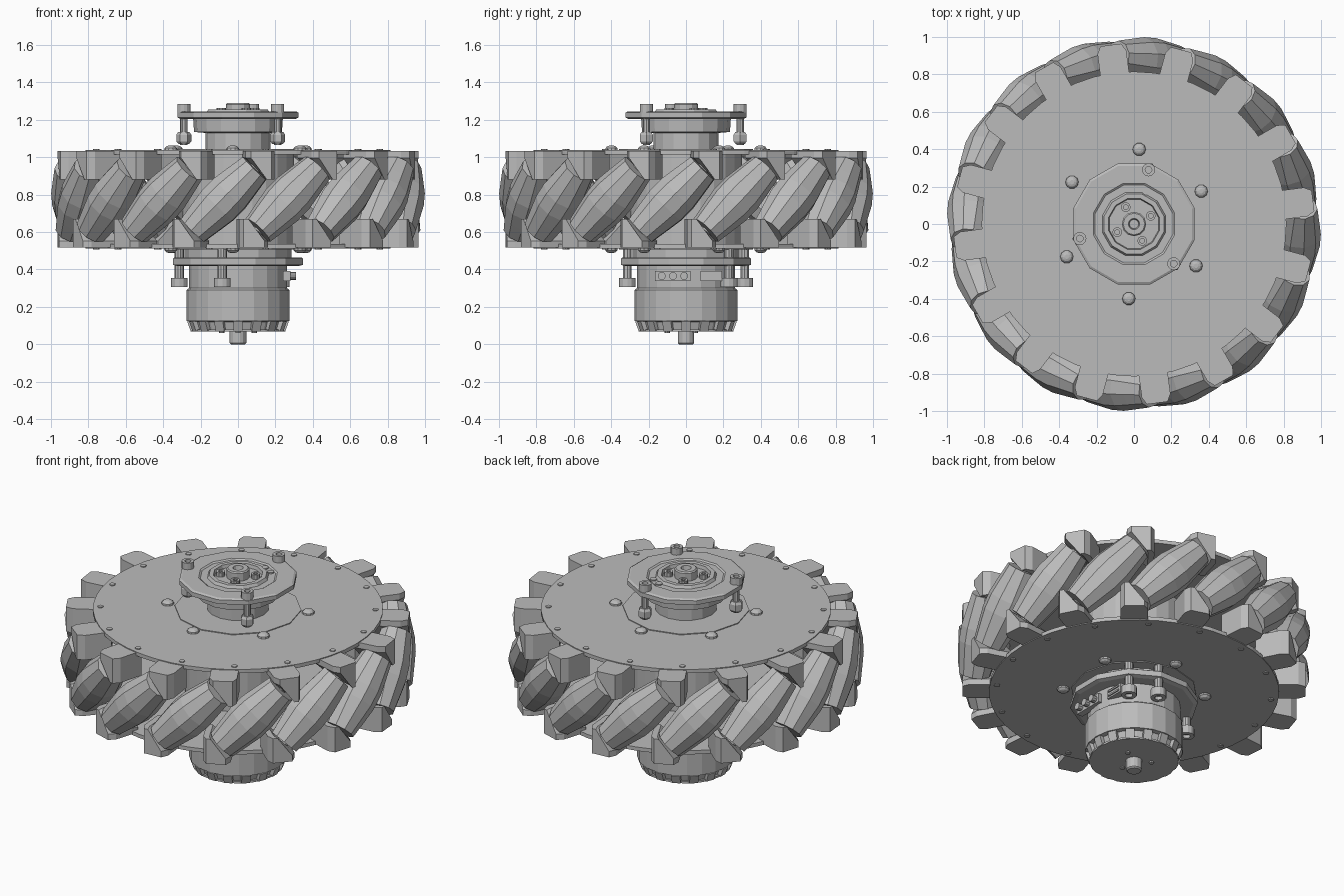
import bpy, bmesh, math
from mathutils import Matrix, Vector

cube = bpy.data.objects.get("Cube")
if cube:
    bpy.data.objects.remove(cube)

metal = bpy.data.materials.new("plain_grey")
grey = (0.5, 0.5, 0.5, 1)
metal.use_nodes = True
metal.diffuse_color = grey
metal.node_tree.nodes["Principled BSDF"].inputs["Base Color"].default_value = grey

MID = 0.775      # height of the wheel's middle plane
COUNT = 16       # rollers around the wheel


def finish(name, bm, matrix=None):
    bmesh.ops.recalc_face_normals(bm, faces=bm.faces)
    mesh = bpy.data.meshes.new(name)
    bm.to_mesh(mesh)
    bm.free()
    mesh.materials.append(metal)
    obj = bpy.data.objects.new(name, mesh)
    bpy.context.collection.objects.link(obj)
    if matrix:
        obj.matrix_world = matrix
    return obj


def lathe(name, profile, sides, matrix=None, turn=0.0):
    """Spin (radius, z) points around z; open ends are capped."""
    bm = bmesh.new()
    rings = []
    for r, z in profile:
        rings.append([bm.verts.new((r * math.cos(a), r * math.sin(a), z))
                      for a in (turn + math.tau * i / sides for i in range(sides))])
    for low, high in zip(rings, rings[1:]):
        for i in range(sides):
            j = (i + 1) % sides
            bm.faces.new((low[i], low[j], high[j], high[i]))
    bm.faces.new(rings[0])
    bm.faces.new(rings[-1])
    return finish(name, bm, matrix)


def disc(name, r, z0, z1, sides, matrix=None, turn=0.0):
    return lathe(name, [(r, z0), (r, z1)], sides, matrix, turn)


def polar(r, degrees, z=0.0):
    a = math.radians(degrees)
    return Matrix.Translation((r * math.cos(a), r * math.sin(a), z))


def spin(degrees, axis="Z"):
    return Matrix.Rotation(math.radians(degrees), 4, axis)


def box(name, size, matrix):
    bm = bmesh.new()
    bmesh.ops.create_cube(bm, size=1, matrix=Matrix.Diagonal((*size, 1)))
    return finish(name, bm, matrix)


def lug(name, matrix):
    """Wedge bracket: a tangential outline pushed out along the radius."""
    outline = [(-0.08, 0.258), (0.075, 0.258), (0.075, 0.105), (0.04, 0.105), (-0.08, 0.222)]
    bm = bmesh.new()
    layers = []
    for radius, squeeze in ((0.77, 1), (0.925, 1), (0.965, 0.72)):
        layers.append([bm.verts.new((radius, t * squeeze, z)) for t, z in outline])
    n = len(outline)
    for a, b in zip(layers, layers[1:]):
        for i in range(n):
            j = (i + 1) % n
            bm.faces.new((a[i], a[j], b[j], b[i]))
    bm.faces.new(layers[0])
    bm.faces.new(layers[-1])
    return finish(name, bm, matrix)


# Slanted barrel rollers, each held by an upper and a lower bracket
barrel = [(0.09, -0.235), (0.107, -0.13), (0.12, -0.045),
          (0.12, 0.045), (0.107, 0.13), (0.09, 0.235)]
lift = Matrix.Translation((0, 0, MID))
for k in range(COUNT):
    place = lift @ spin(-95 + k * 360 / COUNT)
    lathe("roller", barrel, 10,
          place @ Matrix.Translation((0.88, 0, 0)) @ spin(-45, "X"))
    disc("roller_axle", 0.035, -0.27, 0.27, 8,
         place @ Matrix.Translation((0.87, 0, 0)) @ spin(-45, "X"))
    lug("upper_bracket", place @ spin(12.5))
    lug("lower_bracket", place @ spin(180, "X") @ spin(12.5))

# Side plates with their rim rivets and domed bolts
disc("upper_plate", 0.815, 1.015, 1.038, 48)
disc("lower_plate", 0.815, 0.512, 0.535, 48)
disc("upper_plate_ring", 0.357, 1.03, 1.043, 12)
disc("lower_plate_ring", 0.357, 0.507, 0.52, 12)
disc("hub_drum", 0.3, 0.53, 1.02, 24)
dome = [(0.036, -0.004), (0.034, 0.01), (0.024, 0.02), (0.012, 0.024)]
for top in (True, False):
    side = Matrix.Translation((0, 0, 1.038)) if top else \
        Matrix.Translation((0, 0, 0.512)) @ Matrix.Scale(-1, 4, (0, 0, 1))
    for k in range(COUNT):
        disc("rim_rivet", 0.017, -0.004, 0.005, 8, side @ polar(0.773, 11 + k * 22.5))
    for k in range(6):
        lathe("domed_bolt", dome, 10, side @ polar(0.4, 26 + k * 60))

# Upper mount: neck, collar, flange with stepped recess
lathe("upper_neck", [(0.175, 1.03), (0.175, 1.13), (0.235, 1.135), (0.24, 1.21)], 16)
lathe("upper_flange", [(0.2, 1.205), (0.318, 1.205), (0.335, 1.212), (0.335, 1.238),
                       (0.322, 1.245), (0.225, 1.245), (0.215, 1.238), (0.175, 1.238),
                       (0.165, 1.255), (0.14, 1.255), (0.135, 1.235)], 12, turn=0.26)
lathe("centre_boss", [(0.065, 1.23), (0.065, 1.283), (0.058, 1.29), (0.03, 1.29),
                      (0.025, 1.265)], 12)
for k in range(4):
    lathe("boss_screw", [(0.026, 1.23), (0.026, 1.262), (0.013, 1.262), (0.013, 1.25)],
          10, polar(0.1, 26 + k * 90))
for angle in (75, 195, 315):
    at = polar(0.3, angle)
    lathe("upper_screw_head", [(0.035, 1.24), (0.035, 1.285), (0.018, 1.285),
                               (0.018, 1.265)], 12, at)
    disc("upper_screw_rod", 0.02, 1.065, 1.25, 10, at)
    lathe("upper_nut", [(0.028, 1.07), (0.04, 1.085), (0.04, 1.12), (0.03, 1.135)], 6, at)
for angle, r in ((50, 0.19), (70, 0.185)):
    disc("flange_pin", 0.02, 1.235, 1.245, 10, polar(r, angle))

# Motor below: flange, collar, body with tapered end, shaft
disc("lower_neck", 0.285, 0.46, 0.515, 16)
lathe("lower_flange", [(0.335, 0.418), (0.36, 0.425), (0.36, 0.458), (0.35, 0.465)], 12,
      turn=0.26)
disc("motor_collar", 0.262, 0.295, 0.425, 20)
lathe("motor_body", [(0.235, 0.072), (0.25, 0.12), (0.275, 0.125), (0.275, 0.29),
                     (0.262, 0.3)], 20)
disc("motor_end_plate", 0.25, 0.068, 0.08, 20)
lathe("motor_shaft", [(0.038, 0), (0.045, 0.007), (0.045, 0.075)], 14)
for k in range(16):
    box("vent_rib", (0.03, 0.05, 0.055), spin(k * 22.5) @ Matrix.Translation((0.248, 0, 0.1))
        @ spin(20, "Y"))
for k in range(3):
    disc("end_screw", 0.014, 0.06, 0.07, 8, polar(0.1, 30 + k * 120))
for angle in (45, 75, 165, 255):
    at = polar(0.325, angle)
    lathe("lower_screw_head", [(0.022, 0.325), (0.022, 0.305), (0.045, 0.305),
                               (0.045, 0.355)], 12, at)
    disc("lower_screw_rod", 0.025, 0.35, 0.51, 10, at)

# Connectors on the motor's side
box("plug_block", (0.04, 0.19, 0.055), Matrix.Translation((0.26, -0.07, 0.365)))
for y in (-0.13, -0.07, -0.01):
    disc("plug_pin", 0.021, 0, 0.035, 10,
         Matrix.Translation((0.275, y, 0.365)) @ spin(90, "Y"))
box("socket_block", (0.04, 0.115, 0.055), Matrix.Translation((0.24, 0.135, 0.365)))
for z in (0.352, 0.378):
    box("socket_rail", (0.01, 0.09, 0.01), Matrix.Translation((0.262, 0.135, z)))
